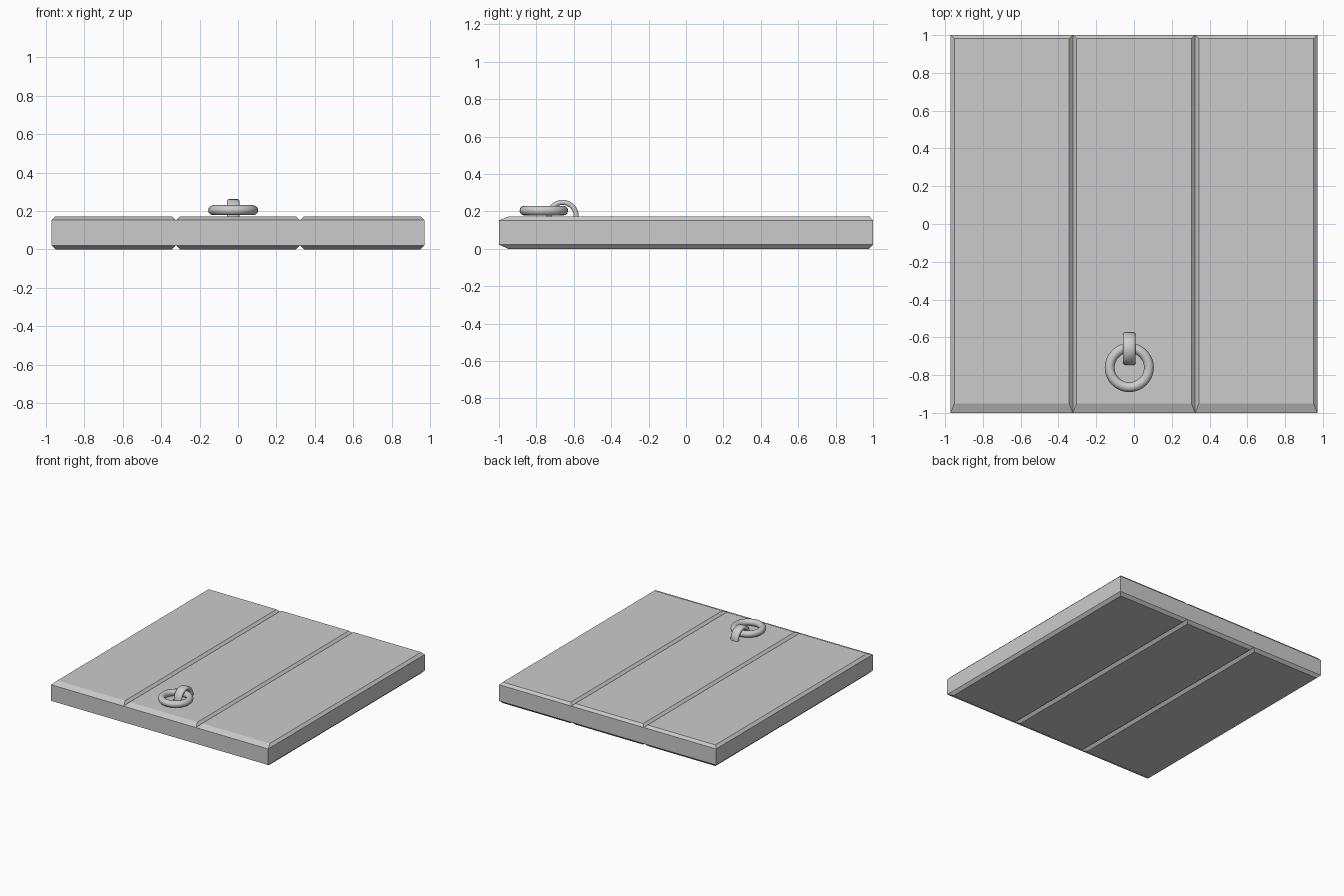
import bpy, bmesh, math

if "Cube" in bpy.data.objects:
    bpy.data.objects.remove(bpy.data.objects["Cube"])

PLANK_W = 0.647      # three planks side by side
H = 0.172            # plank thickness


def make_object(name, bm):
    bmesh.ops.recalc_face_normals(bm, faces=bm.faces)
    me = bpy.data.meshes.new(name)
    bm.to_mesh(me)
    bm.free()
    ob = bpy.data.objects.new(name, me)
    bpy.context.collection.objects.link(ob)
    return ob


def smooth(ob, angle):
    bpy.ops.object.select_all(action='DESELECT')
    ob.select_set(True)
    bpy.context.view_layer.objects.active = ob
    bpy.ops.object.shade_smooth_by_angle(angle=math.radians(angle))


def bridge(bm, a, b):
    n = len(a)
    for i in range(n):
        bm.faces.new((a[i], a[(i + 1) % n], b[(i + 1) % n], b[i]))


# Chamfered plank, stacked from four rectangles (wider chamfer at the front end)
def plank(name, cx):
    bm = bmesh.new()
    rings = []
    for z, sx, front, back in ((0, 0.022, 0.05, 0.022), (0.022, 0, 0, 0),
                               (H - 0.02, 0, 0, 0), (H, 0.02, 0.05, 0.018)):
        w = PLANK_W / 2 - sx
        y0, y1 = -1 + front, 1 - back
        rings.append([bm.verts.new((cx + x, y, z)) for x, y in
                      ((-w, y0), (w, y0), (w, y1), (-w, y1))])
    for a, b in zip(rings, rings[1:]):
        bridge(bm, a, b)
    bm.faces.new(rings[0])
    bm.faces.new(rings[-1])
    make_object(name, bm)


for name, i in (("left_plank", -1), ("middle_plank", 0), ("right_plank", 1)):
    plank(name, i * PLANK_W)

# Pull ring lying on the planks
bpy.ops.mesh.primitive_torus_add(location=(-0.025, -0.76, 0.204),
                                 major_radius=0.104, minor_radius=0.026,
                                 major_segments=32, minor_segments=12)
ring = bpy.context.object
ring.name = "pull_ring"
smooth(ring, 60)

# Staple: half-round band with softened edges holding the ring
bm = bmesh.new()
R, hw, ht, c = 0.073, 0.033, 0.0135, 0.008
profile = [(-hw, -ht + c), (-hw + c, -ht), (hw - c, -ht), (hw, -ht + c),
           (hw, ht - c), (hw - c, ht), (-hw + c, ht), (-hw, ht - c)]
loops = []
for i in range(17):
    a = math.pi * i / 16
    loops.append([bm.verts.new((-0.025 + x, -0.66 + (R + r) * math.cos(a),
                                0.175 + (R + r) * math.sin(a)))
                  for x, r in profile])
# feet run down into the plank
for k, at_end in ((0, False), (-1, True)):
    foot = [bm.verts.new((v.co.x, v.co.y, H - 0.012)) for v in loops[k]]
    if at_end:
        loops.append(foot)
    else:
        loops.insert(0, foot)
for a, b in zip(loops, loops[1:]):
    bridge(bm, a, b)
bm.faces.new(loops[0])
bm.faces.new(loops[-1])
smooth(make_object("ring_staple", bm), 50)
